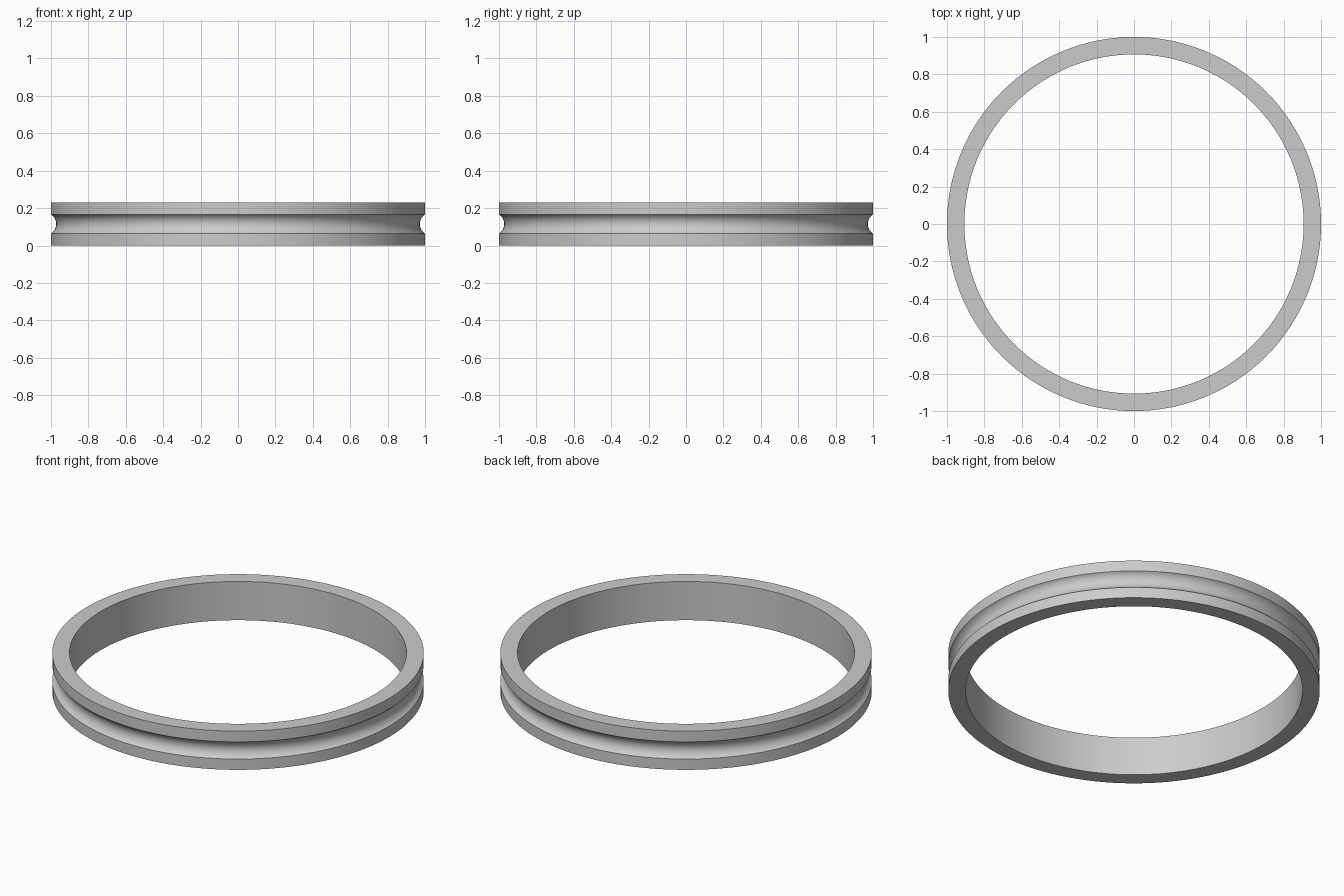
import bpy, bmesh, math

cube = bpy.data.objects.get("Cube")
if cube:
    bpy.data.objects.remove(cube)

OUTER, INNER, HEIGHT = 1.0, 0.907, 0.23
HALF_GROOVE, DEPTH = 0.051, 0.028
SEGMENTS, ARC_STEPS = 128, 16

# Ring material
grey = bpy.data.materials.new("light grey")
grey.use_nodes = True
colour = (0.6, 0.6, 0.6, 1)
grey.diffuse_color = colour
grey.node_tree.nodes["Principled BSDF"].inputs["Base Color"].default_value = colour

# Cross-section: rectangular band with a circular groove in its outer wall
radius = (HALF_GROOVE ** 2 + DEPTH ** 2) / (2 * DEPTH)
centre = OUTER - DEPTH + radius
sweep = math.asin(HALF_GROOVE / radius)
profile = [(INNER, HEIGHT), (INNER, 0), (OUTER, 0)]
for i in range(ARC_STEPS + 1):
    a = sweep * (2 * i / ARC_STEPS - 1)
    profile.append((centre - radius * math.cos(a), HEIGHT / 2 + radius * math.sin(a)))
profile.append((OUTER, HEIGHT))

# Revolve the section into a closed ring
bm = bmesh.new()
rings = []
for s in range(SEGMENTS):
    t = math.tau * s / SEGMENTS
    rings.append([bm.verts.new((r * math.cos(t), r * math.sin(t), z)) for r, z in profile])
for s in range(SEGMENTS):
    a, b = rings[s], rings[(s + 1) % SEGMENTS]
    for i in range(len(profile)):
        j = (i + 1) % len(profile)
        bm.faces.new((a[i], b[i], b[j], a[j]))
bmesh.ops.recalc_face_normals(bm, faces=bm.faces)

mesh = bpy.data.meshes.new("grooved_ring")
bm.to_mesh(mesh)
bm.free()
mesh.materials.append(grey)
ring = bpy.data.objects.new("grooved_ring", mesh)
bpy.context.collection.objects.link(ring)

# Smooth curved walls, keeping the rims crisp
bpy.ops.object.select_all(action="DESELECT")
ring.select_set(True)
bpy.context.view_layer.objects.active = ring
bpy.ops.object.shade_smooth_by_angle(angle=math.radians(30))
